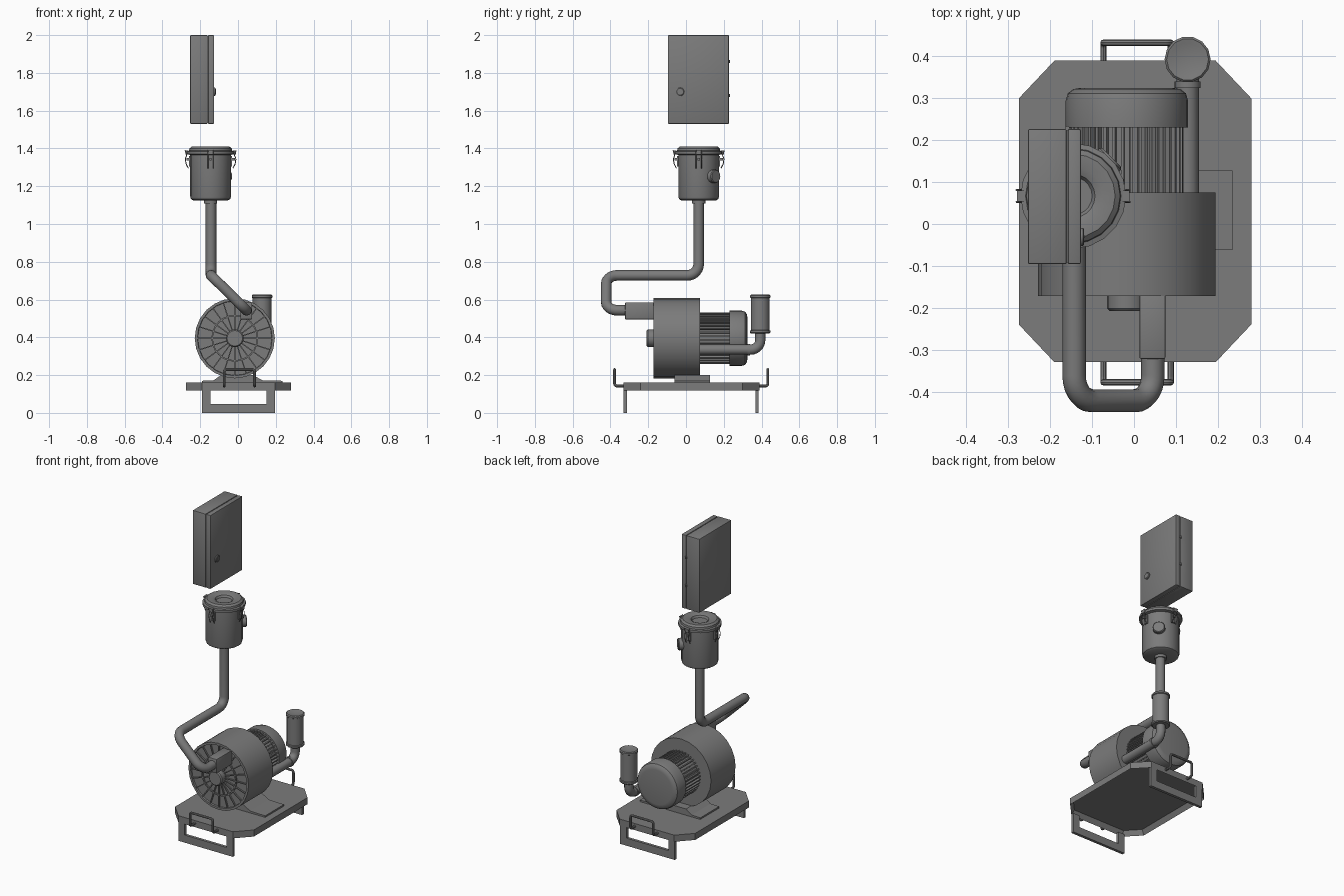
import bpy, bmesh, math
from mathutils import Vector, Matrix
from mathutils.geometry import interpolate_bezier

if "Cube" in bpy.data.objects:
    bpy.data.objects.remove(bpy.data.objects["Cube"])

grey = bpy.data.materials.new("dark_grey")
grey.diffuse_color = (0.2, 0.2, 0.2, 1)
grey.use_nodes = True
grey.node_tree.nodes["Principled BSDF"].inputs["Base Color"].default_value = grey.diffuse_color


def finish(name, bm, smooth=False):
    bmesh.ops.recalc_face_normals(bm, faces=bm.faces)
    me = bpy.data.meshes.new(name)
    bm.to_mesh(me)
    bm.free()
    me.materials.append(grey)
    ob = bpy.data.objects.new(name, me)
    bpy.context.collection.objects.link(ob)
    if smooth:
        select(ob)
        bpy.ops.object.shade_smooth_by_angle(angle=math.radians(35))
    return ob


def select(ob):
    bpy.ops.object.select_all(action='DESELECT')
    ob.select_set(True)
    bpy.context.view_layer.objects.active = ob


def add_box(bm, lo, hi, mat=Matrix()):
    lo, hi = Vector(lo), Vector(hi)
    m = mat @ Matrix.Translation((lo + hi) / 2) @ Matrix.Diagonal((*(hi - lo), 1))
    return bmesh.ops.create_cube(bm, size=1, matrix=m)


def box(name, lo, hi, bevel=0):
    bm = bmesh.new()
    add_box(bm, lo, hi)
    if bevel:
        bmesh.ops.bevel(bm, geom=bm.edges[:], offset=bevel, segments=2, affect='EDGES', profile=0.5)
    return finish(name, bm, bevel > 0)


def lathe(name, profile, loc, axis=(0, 0, 1), segs=24):
    """Spin an (r, h) profile about the given axis."""
    bm = bmesh.new()
    vs = [bm.verts.new((r, 0, h)) for r, h in profile]
    es = [bm.edges.new(p) for p in zip(vs, vs[1:])]
    bmesh.ops.spin(bm, geom=vs + es, cent=(0, 0, 0), axis=(0, 0, 1),
                   angle=2 * math.pi, steps=segs)
    bmesh.ops.remove_doubles(bm, verts=bm.verts, dist=1e-5)
    rot = Vector(axis).to_track_quat('Z', 'Y').to_matrix().to_4x4()
    bmesh.ops.transform(bm, verts=bm.verts, matrix=Matrix.Translation(loc) @ rot)
    return finish(name, bm, True)


def pipe(name, pts, radius, bend, res=4):
    """Round tube along a path with filleted right-angle corners."""
    pts = [Vector(p) for p in pts]
    path = [pts[0]]
    for a, c, b in zip(pts, pts[1:], pts[2:]):
        p, q = c + (a - c).normalized() * bend, c + (b - c).normalized() * bend
        path += interpolate_bezier(p, p.lerp(c, 0.552), q.lerp(c, 0.552), q, 8)
    path.append(pts[-1])
    cu = bpy.data.curves.new(name, 'CURVE')
    cu.dimensions = '3D'
    cu.bevel_depth, cu.bevel_resolution, cu.use_fill_caps = radius, res, True
    sp = cu.splines.new('POLY')
    sp.points.add(len(path) - 1)
    for s, p in zip(sp.points, path):
        s.co = (*p, 1)
    cu.materials.append(grey)
    ob = bpy.data.objects.new(name, cu)
    bpy.context.collection.objects.link(ob)
    select(ob)
    bpy.ops.object.convert(target='MESH')
    bpy.ops.object.shade_smooth_by_angle(angle=math.radians(35))


# Base tray: chamfered plate, hollow underneath
bm = bmesh.new()
outline = [(-.19, -.33), (.195, -.33), (.28, -.24), (.28, .30),
           (.195, .39), (-.19, .39), (-.275, .30), (-.275, -.24)]
top = bm.faces.new([bm.verts.new((x, y, .16)) for x, y in outline])
ext = bmesh.ops.extrude_face_region(bm, geom=[top])
bmesh.ops.translate(bm, vec=(0, 0, -.042),
                    verts=[v for v in ext['geom'] if isinstance(v, bmesh.types.BMVert)])
bmesh.ops.recalc_face_normals(bm, faces=bm.faces)
under = [f for f in bm.faces if f.normal.z < -.9]
bmesh.ops.inset_region(bm, faces=under, thickness=.018, use_even_offset=True)
bmesh.ops.translate(bm, vec=(0, 0, .03), verts=under[0].verts[:])
finish("base_tray", bm)

# Feet frames and carrying handles at both ends
for end, y, s in (("front", -.33, 1), ("back", .385, -1)):
    bm = bmesh.new()
    y0, y1 = sorted((y, y + .018 * s))
    add_box(bm, (-.19, y0, 0), (.195, y1, .048))
    add_box(bm, (-.19, y0, .048), (-.145, y1, .125))
    add_box(bm, (.15, y0, .048), (.195, y1, .125))
    finish(end + "_foot", bm)
    yo = y - .048 * s
    pipe(end + "_handle", [(-.073, y, .142), (-.073, yo, .142), (-.073, yo, .23),
                           (.088, yo, .23), (.088, yo, .142), (.088, y, .142)], .0075, .014, 2)

# Mounting foot: flat plate with a sloped saddle under the blower
bm = bmesh.new()
prof = [(-.19, .16), (.235, .16), (.235, .17), (.13, .172), (.08, .2), (-.09, .2), (-.13, .172), (-.19, .17)]
f = bm.faces.new([bm.verts.new((x, -.062, z)) for x, z in prof])
ext = bmesh.ops.extrude_face_region(bm, geom=[f])
bmesh.ops.translate(bm, vec=(0, .19, 0), verts=[v for v in ext['geom'] if isinstance(v, bmesh.types.BMVert)])
finish("mounting_foot", bm)

# Blower housing with ribbed front cover and hub
C = (-.017, 0, .395)
Y = (0, 1, 0)
lathe("blower_housing", [(0, -.162), (.196, -.162), (.198, -.172), (.212, -.172),
                         (.212, .075), (0, .075)], C, Y, 24)
lathe("blower_hub", [(0, -.208), (.041, -.208), (.047, -.202), (.047, -.16)], C, Y, 20)
lathe("cover_ring", [(.116, -.161), (.116, -.171), (.124, -.171), (.124, -.161)], C, Y, 24)
bm = bmesh.new()
for i in range(20):
    m = Matrix.Translation(C) @ Matrix.Rotation(i * math.tau / 20, 4, 'Y')
    add_box(bm, (.04, -.171, -.003), (.2, -.16, .003), m)
finish("cover_ribs", bm)

# Motor: core, cooling fins and fan cowl
lathe("motor_core", [(.122, .07), (.122, .235)], C, Y, 32)
bm = bmesh.new()
for i in range(40):
    m = Matrix.Translation(C) @ Matrix.Rotation((i + .5) * math.tau / 40, 4, 'Y')
    add_box(bm, (.11, .07, -.0035), (.137, .235, .0035), m)
finish("motor_fins", bm)
lathe("fan_cowl", [(0, .23), (.146, .23), (.146, .295), (.141, .312), (.128, .322),
                   (.11, .325), (0, .325)], C, Y, 32)

# Exhaust pipe and silencer
pipe("exhaust_pipe", [(.128, .06, .335), (.128, .393, .335), (.128, .393, .43)], .027, .05)
lathe("exhaust_collar", [(.02, .325), (.031, .325), (.031, .34), (.02, .34)], (.128, 0, .335), Y)
lathe("silencer", [(0, .42), (.05, .42), (.055, .425), (.055, .435), (.05, .438), (.05, .608),
                   (.055, .611), (.055, .621), (.05, .626), (.04, .624), (0, .615)],
      (.128, .393, 0), segs=14)

# Inlet block and suction pipe up to the filter
box("inlet_block", (.013, -.322, .495), (.075, -.165, .585), .004)
FX, FY = -.145, .067
pipe("suction_pipe", [(.045, -.31, .543), (.045, -.422, .543), (-.143, -.422, .728),
                      (-.143, FY, .728), (-.143, FY, 1.13)], .028, .06)

# Filter canister with flanged lid
lathe("filter_canister", [(0, 1.125), (.092, 1.125), (.104, 1.132), (.108, 1.145), (.108, 1.366),
                          (.126, 1.37), (.126, 1.385), (.114, 1.388), (.112, 1.4), (.1, 1.41),
                          (.07, 1.41), (.052, 1.402), (.045, 1.39), (0, 1.39)], (FX, FY, 0), segs=20)
lathe("filter_collar", [(0, 1.108), (.035, 1.108), (.035, 1.13)], (FX, FY, 0))
lathe("filter_port", [(.08, 0), (0, 0), (.036, 0), (.036, .125), (.032, .13), (0, .13)][2:],
      (FX, FY, 1.252), (1, 1, 0), 16)

# Four lid clips: bracket, latch and bent wire
for i in range(4):
    m = Matrix.Translation((FX, FY, 0)) @ Matrix.Rotation(i * math.pi / 2, 4, 'Z')
    bm = bmesh.new()
    add_box(bm, (.102, -.013, 1.305), (.114, .013, 1.36), m)
    add_box(bm, (.112, -.006, 1.335), (.128, .006, 1.35), m)
    add_box(bm, (.118, -.013, 1.368), (.134, .013, 1.39), m)
    finish("lid_clip_%d" % i, bm)
    for s in (-1, 1):
        wire = [(.118, 1.295), (.13, 1.318), (.134, 1.345), (.126, 1.365), (.136, 1.39)]
        pipe("clip_wire_%d_%d" % (i, s), [m @ Vector((r, s * .014, z)) for r, z in wire], .0025, .005, 0)

# Control cabinet with door, lock and hinges
box("cabinet_body", (-.253, -.096, 1.53), (-.161, .227, 2.0), .004)
box("cabinet_seal", (-.17, -.092, 1.534), (-.15, .223, 1.996))
box("cabinet_door", (-.158, -.096, 1.53), (-.127, .227, 2.0), .004)
lathe("cabinet_lock", [(0, -.135), (.022, -.135), (.022, -.122), (.018, -.119), (0, -.119)],
      (0, -.031, 1.7), (1, 0, 0), 20)
box("lock_key_slot", (-.125, -.034, 1.686), (-.117, -.028, 1.714))
for i, z in enumerate((1.68, 1.86)):
    lathe("cabinet_hinge_%d" % i, [(0, -.008), (.006, -.008), (.006, .008), (0, .008)],
          (-.159, .228, z), segs=10)
